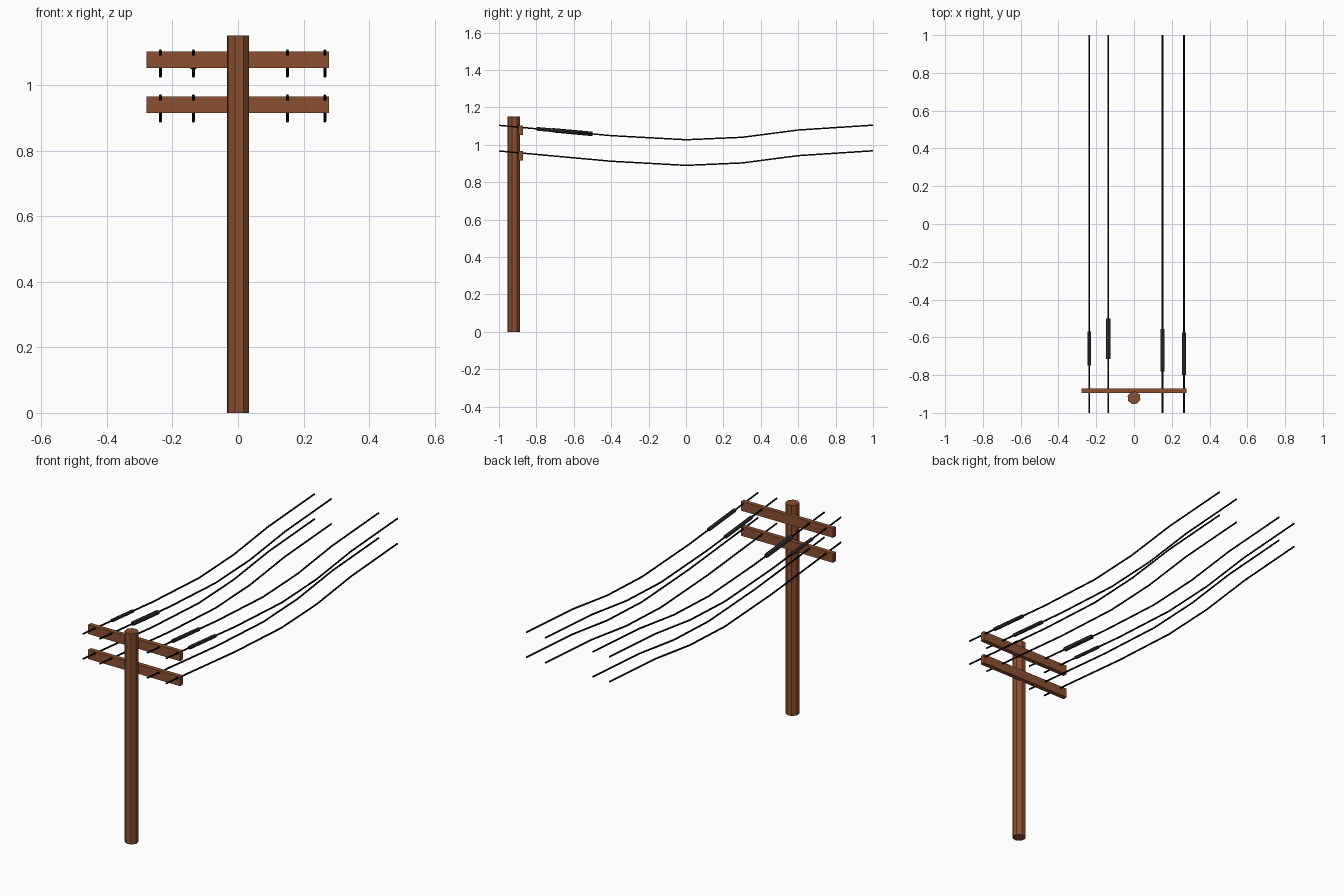
import bpy, bmesh, math

if "Cube" in bpy.data.objects:
    bpy.data.objects.remove(bpy.data.objects["Cube"])

def material(name, rgb):
    m = bpy.data.materials.new(name)
    m.diffuse_color = (*rgb, 1)
    m.use_nodes = True
    m.node_tree.nodes["Principled BSDF"].inputs["Base Color"].default_value = m.diffuse_color
    return m

WOOD = material("wood", (0.26, 0.08, 0.03))
BLACK = material("black_cable", (0.004, 0.004, 0.004))
GREY = material("dark_sleeve", (0.035, 0.035, 0.035))

def finish(name, bm, mat):
    bmesh.ops.recalc_face_normals(bm, faces=bm.faces)
    me = bpy.data.meshes.new(name)
    bm.to_mesh(me)
    bm.free()
    me.materials.append(mat)
    ob = bpy.data.objects.new(name, me)
    bpy.context.collection.objects.link(ob)
    return ob

def box(name, lo, hi, mat):
    bm = bmesh.new()
    bmesh.ops.create_cube(bm, size=1)
    for v in bm.verts:
        v.co = [(a + b) / 2 + c * (b - a) for a, b, c in zip(lo, hi, v.co)]
    return finish(name, bm, mat)

def tube(name, x, path, r, sides, mat):
    """Sweep a polygon ring along (y, z) points at constant x."""
    bm = bmesh.new()
    rings = []
    for y, z in path:
        rings.append([bm.verts.new((x + r * math.cos(2 * math.pi * i / sides), y,
                                    z + r * math.sin(2 * math.pi * i / sides)))
                      for i in range(sides)])
    for a, b in zip(rings, rings[1:]):
        for i in range(sides):
            j = (i + 1) % sides
            bm.faces.new((a[i], a[j], b[j], b[i]))
    bm.faces.new(rings[0])
    bm.faces.new(rings[-1][::-1])
    return finish(name, bm, mat)

# Wooden pole
bm = bmesh.new()
bmesh.ops.create_cone(bm, cap_ends=True, segments=8, radius1=0.035, radius2=0.035, depth=1.152)
pole = finish("pole", bm, WOOD)
pole.location = (0, -0.92, 0.576)
pole.rotation_euler.z = math.radians(29)

# Sagging cable profile (y, z) and the cable positions
SAG = [(-1, 1.104), (-0.4, 1.049), (0, 1.027), (0.3, 1.04), (0.6, 1.079), (1, 1.105)]
CABLE_X = [-0.237, -0.136, 0.151, 0.265]

# Two levels: a crossarm carrying four cables each
for level, drop in (("upper", 0), ("lower", 0.137)):
    box(f"{level}_crossarm", (-0.279, -0.896, 1.052 - drop), (0.277, -0.872, 1.103 - drop), WOOD)
    for n, x in enumerate(CABLE_X):
        tube(f"{level}_cable_{n + 1}", x, [(y, z - drop) for y, z in SAG], 0.0045, 6, BLACK)

# Splice sleeves on the upper cables: start, end, radius
def cable_z(y):
    (y0, z0), (y1, z1) = SAG[:2]
    return z0 + (z1 - z0) * (y - y0) / (y1 - y0)

SLEEVES = [(-0.75, -0.57, 0.009), (-0.715, -0.5, 0.012),
           (-0.78, -0.555, 0.01), (-0.8, -0.575, 0.01)]
for n, (x, (a, b, r)) in enumerate(zip(CABLE_X, SLEEVES)):
    tube(f"splice_sleeve_{n + 1}", x, [(a, cable_z(a)), (b, cable_z(b))], r, 8, GREY)
